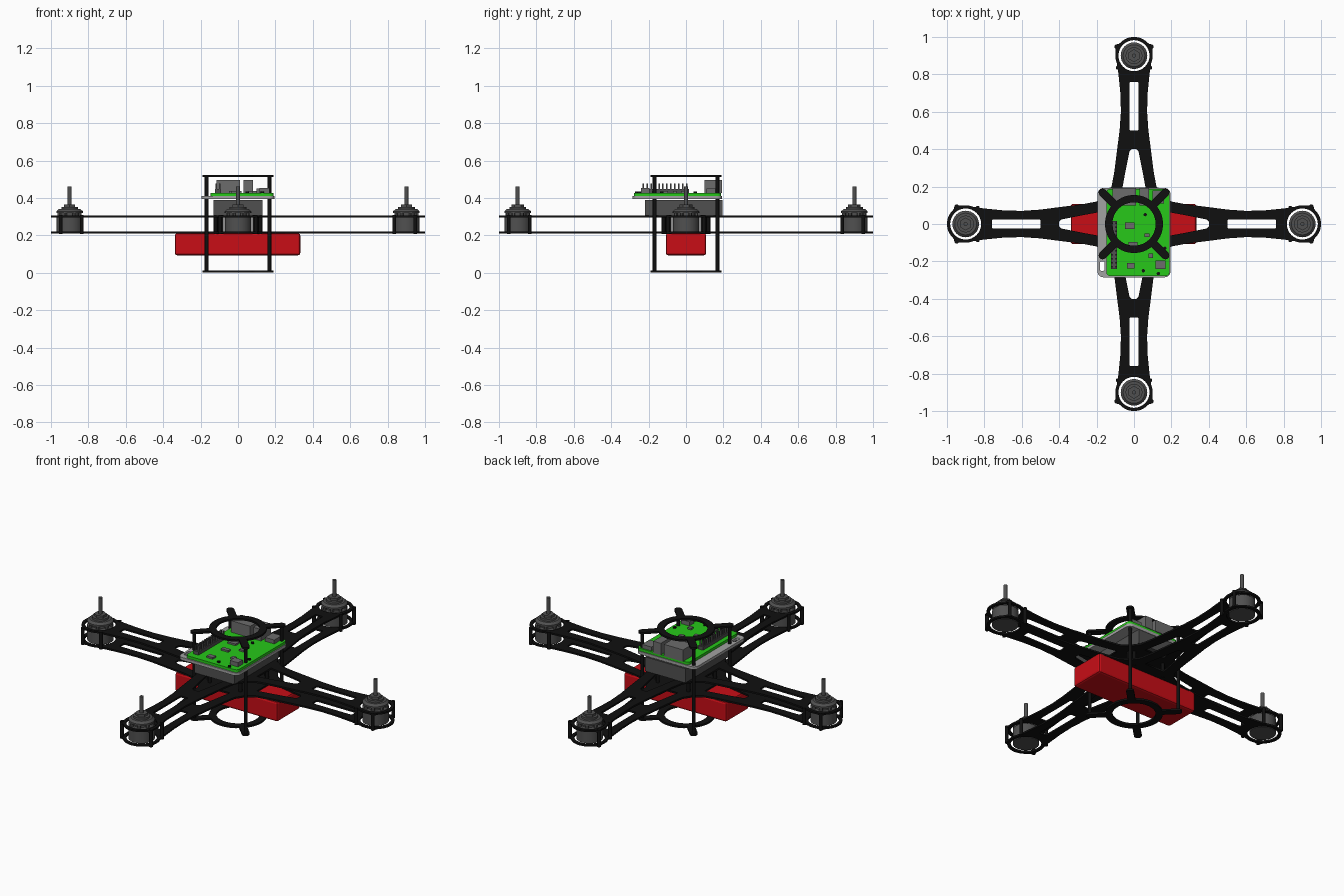
import bpy, bmesh
from math import sin, cos, pi, exp, radians
from mathutils import Matrix

if "Cube" in bpy.data.objects:
    bpy.data.objects.remove(bpy.data.objects["Cube"])


def material(name, *rgb):
    m = bpy.data.materials.new(name)
    m.diffuse_color = (*rgb, 1)
    m.use_nodes = True
    m.node_tree.nodes["Principled BSDF"].inputs["Base Color"].default_value = m.diffuse_color
    return m


BLACK = material("black carbon", .005, .005, .005)
RED = material("red", .58, .004, .008)
GREEN = material("board green", .02, .58, .01)
DARK = material("dark metal", .08, .08, .08)
LIGHT = material("light grey", .36, .36, .36)
CHIP = material("chip grey", .15, .15, .15)


def finish(name, bm, mat, smooth=False):
    bmesh.ops.recalc_face_normals(bm, faces=bm.faces)
    me = bpy.data.meshes.new(name)
    bm.to_mesh(me)
    bm.free()
    me.materials.append(mat)
    ob = bpy.data.objects.new(name, me)
    bpy.context.collection.objects.link(ob)
    if smooth:
        bpy.context.view_layer.objects.active = ob
        ob.select_set(True)
        bpy.ops.object.shade_smooth_by_angle(angle=radians(35))
        ob.select_set(False)
    return ob


def plate(name, loops, z0, z1, mat):
    """Flat sheet from an outline followed by hole loops."""
    cu = bpy.data.curves.new(name, 'CURVE')
    cu.dimensions, cu.fill_mode, cu.extrude = '2D', 'BOTH', (z1 - z0) / 2
    for pts in loops:
        s = cu.splines.new('POLY')
        s.points.add(len(pts) - 1)
        for p, (x, y) in zip(s.points, pts):
            p.co = (x, y, 0, 1)
        s.use_cyclic_u = True
    tmp = bpy.data.objects.new(name + "_outline", cu)
    bpy.context.collection.objects.link(tmp)
    dg = bpy.context.evaluated_depsgraph_get()
    me = bpy.data.meshes.new_from_object(tmp.evaluated_get(dg))
    bm = bmesh.new()
    bm.from_mesh(me)
    bpy.data.objects.remove(tmp)
    bpy.data.meshes.remove(me)
    bmesh.ops.remove_doubles(bm, verts=bm.verts, dist=1e-5)
    bmesh.ops.translate(bm, verts=bm.verts, vec=(0, 0, (z0 + z1) / 2))
    return finish(name, bm, mat)


def add_box(bm, x0, x1, y0, y1, z0, z1):
    m = Matrix.Translation(((x0 + x1) / 2, (y0 + y1) / 2, (z0 + z1) / 2))
    m = m @ Matrix.Diagonal((x1 - x0, y1 - y0, z1 - z0, 1))
    bmesh.ops.create_cube(bm, size=1, matrix=m)


def boxes(name, dims, mat, bevel=0):
    bm = bmesh.new()
    for d in dims:
        add_box(bm, *d)
    if bevel:
        bmesh.ops.bevel(bm, geom=bm.edges[:], offset=bevel, segments=2, profile=.5, affect='EDGES')
    return finish(name, bm, mat)


def add_rod(bm, x, y, z0, z1, r, sides=12, r2=None):
    bmesh.ops.create_cone(bm, cap_ends=True, segments=sides, radius1=r, radius2=r2 or r,
                          depth=z1 - z0, matrix=Matrix.Translation((x, y, (z0 + z1) / 2)))


def rods(name, items, mat):
    bm = bmesh.new()
    for it in items:
        add_rod(bm, *it)
    return finish(name, bm, mat, True)


def circle(cx, cy, r, n=32):
    return [(cx + r * cos(2 * pi * i / n), cy + r * sin(2 * pi * i / n)) for i in range(n)]


def round_rect(x0, x1, y0, y1, r):
    pts = []
    for k, (cx, cy) in enumerate([(x1 - r, y1 - r), (x0 + r, y1 - r), (x0 + r, y0 + r), (x1 - r, y0 + r)]):
        pts += [(cx + r * cos(pi / 2 * (k + t / 5)), cy + r * sin(pi / 2 * (k + t / 5))) for t in range(6)]
    return pts


def turn(pts, k):
    c, s = [(1, 0), (0, 1), (-1, 0), (0, -1)][k]
    return [(c * x - s * y, s * x + c * y) for x, y in pts]


# Frame: one arm outline with a lugged motor ring, turned four times
side = [(.165, .145), (.2, .12), (.28, .105), (.4, .09), (.5, .077), (.6, .07), (.7, .073), (.79, .082), (.825, .086)]
ring = []
for i in range(61):
    a = radians(-112 + 224 * i / 60)
    r = .1 + .016 * exp(-((abs(a) - radians(62)) / .14) ** 2)
    ring.append((.9 + r * cos(a), r * sin(a)))
arm = [(x, -y) for x, y in side] + ring + side[::-1] + [(.15, .15)]
outline, holes = [], []
for k in range(4):
    outline += turn(arm, k)
    holes += [turn(circle(.9, 0, .083), k),
              turn(round_rect(.5, .76, -.024, .024, .008), k),
              turn([(.17, -.066), (.28, -.046), (.39, -.024), (.4, -.012),
                    (.4, .012), (.39, .024), (.28, .046), (.17, .066)], k)]
for label, z in (("lower", .215), ("upper", .3)):
    plate(label + "_frame_plate", [outline] + holes, z - .005, z + .005, BLACK)

# Spacers between the two plates
spacers = []
for k in range(4):
    for x, y in turn([(.948, .095), (.948, -.095), (.835, .087), (.835, -.087), (.12, .1), (.12, -.1)], k):
        spacers.append((x, y, .207, .308, .01))
rods("frame_spacers", spacers, BLACK)

# Motors
for k, label in enumerate(("right", "back", "left", "front")):
    (x, y), = turn([(.9, 0)], k)
    bm = bmesh.new()
    add_rod(bm, x, y, .215, .3, .071, 32)
    add_rod(bm, x, y, .3, .32, .05, 24)
    add_rod(bm, x, y, .318, .328, .071, 32)
    add_rod(bm, x, y, .328, .34, .071, 32, .058)
    for i in range(8):
        a = i * pi / 4 + pi / 8
        add_rod(bm, x + .06 * cos(a), y + .06 * sin(a), .298, .32, .01, 6)
    add_rod(bm, x, y, .34, .352, .045, 24)
    add_rod(bm, x, y, .352, .366, .034, 6)
    add_rod(bm, x, y, .36, .462, .011, 12)
    finish(label + "_motor", bm, DARK, True)

# Guard rings with four diagonal tabs, and the long posts joining them
R, W, TIP = .155, .021, .168 * 2 ** .5
guard = []
for k in range(4):
    d = pi / 4 + k * pi / 2
    tab = [(.152, -W)] + [(TIP + W * cos(t * pi / 8), W * sin(t * pi / 8)) for t in range(-4, 5)] + [(.152, W)]
    guard += [(u * cos(d) - v * sin(d), u * sin(d) + v * cos(d)) for u, v in tab]
    for i in range(1, 12):
        a = d + .14 + (pi / 2 - .28) * i / 12
        guard.append((R * cos(a), R * sin(a)))
for label, z in (("landing_ring", .0), ("top_ring", .512)):
    plate(label, [guard, circle(0, 0, .116, 40)], z, z + .011, BLACK)
rods("long_posts", [(x, y, .003, .52, .01) for x in (-.168, .168) for y in (-.168, .168)], BLACK)

# Battery
boxes("battery", [(-.338, .333, -.108, .108, .093, .211)], RED, .012)

# Electronics case and its tray
boxes("electronics_case", [(-.132, .13, -.22, .195, .306, .39)], DARK)
plate("board_tray", [round_rect(-.195, .195, -.285, .192, .03),
                     round_rect(-.182, -.158, -.25, -.2, .006)], .394, .411, LIGHT)
rods("tray_screws", [(x, y, .41, .42, .012) for x in (-.13, .17) for y in (-.255, .165)], LIGHT)

# Circuit board with its parts
plate("circuit_board", [round_rect(-.148, .19, -.278, .188, .02)], .411, .427, GREEN)
boxes("sockets", [(-.115, .01, .1, .192, .425, .495), (.03, .08, .1, .192, .425, .495),
                  (.115, .168, -.24, -.195, .425, .452), (.1, .16, .11, .18, .425, .45)], CHIP)
boxes("chips", [(x - w, x + w, y - h, y + h, .425, .437) for x, y, w, h in (
    (-.022, -.01, .026, .018), (-.005, -.107, .024, .012), (-.018, -.224, .02, .015),
    (.07, -.06, .014, .01), (.09, -.17, .012, .012))], CHIP)
pins = [(-.122, -.09, -.24, .015, .425, .447)]
for i in range(12):
    y = -.228 + i * .021
    pins += [(x - .004, x + .004, y - .004, y + .004, .445, .477) for x in (-.115, -.098)]
boxes("pin_header", pins, DARK)
rods("board_buttons", [(x, y, .425, .434, .009) for x, y in ((.05, -.25), (.165, -.13), (.13, -.265), (.06, .05))], BLACK)
